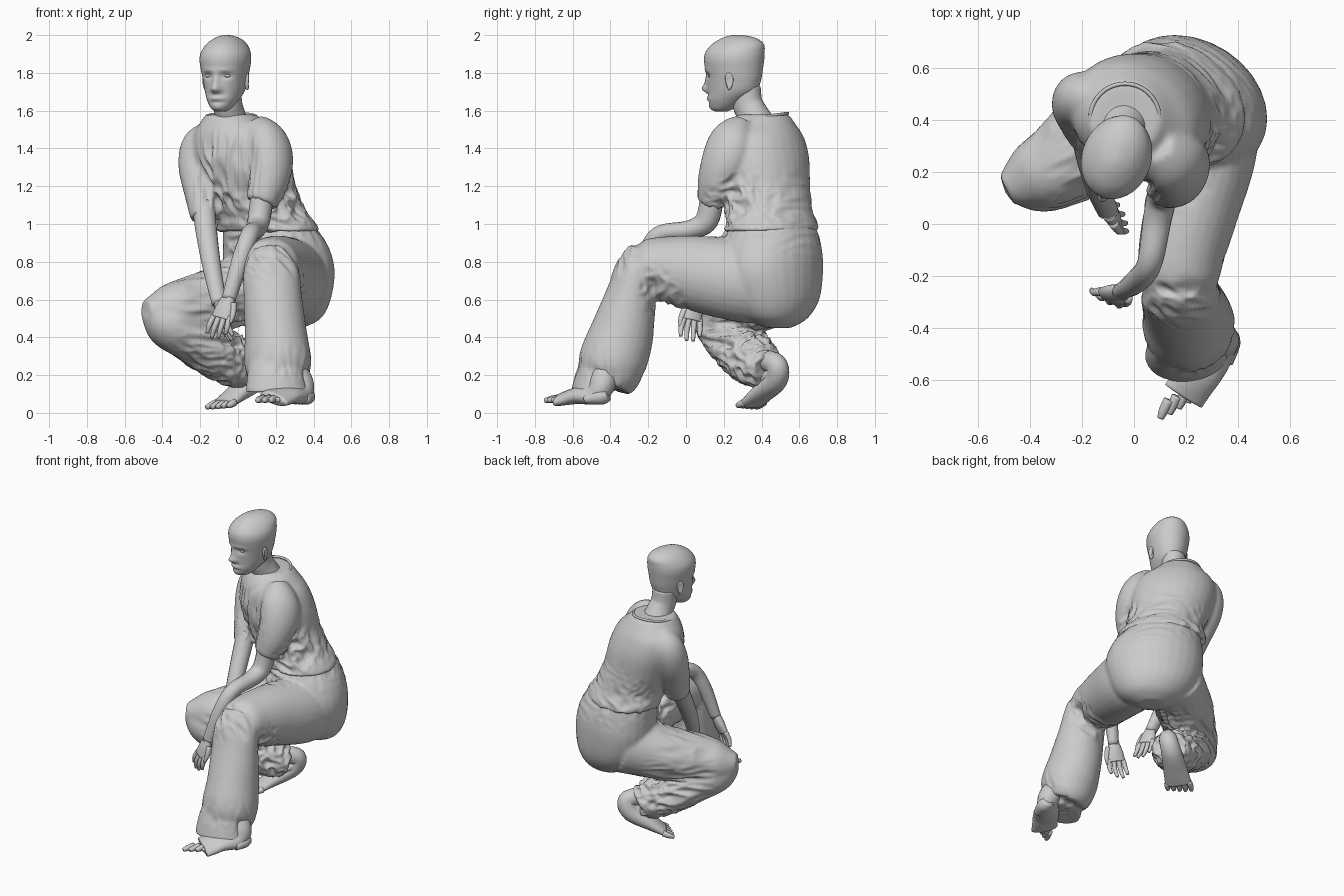
import bpy, bmesh, math
from mathutils import Vector, Matrix, noise

TWIST = math.radians(-33)                      # body turned towards -x
LAT = Vector((math.cos(TWIST), math.sin(TWIST), 0))


def loft(bm, rings, side, n=28, sub=6, flat=False):
    """Skin elliptical rings (x, y, z, half_width, half_depth) along a smooth path."""
    pts = []
    r = [rings[0]] + list(rings) + [rings[-1]]
    for i in range(1, len(r) - 2):
        for k in range(sub):
            t = k / sub
            pts.append([0.5 * (2 * b + (c - a) * t + (2 * a - 5 * b + 4 * c - d) * t * t
                               + (3 * b - a - 3 * c + d) * t ** 3)
                        for a, b, c, d in zip(*r[i - 1:i + 3])])
    pts.append(list(rings[-1]))
    loops = []
    for i, p in enumerate(pts):
        t = Vector((0, 0, 1)) if flat else (
            Vector(pts[min(i + 1, len(pts) - 1)][:3]) - Vector(pts[max(i - 1, 0)][:3])).normalized()
        u = Vector(side)
        u = (u - t * u.dot(t)).normalized()
        v = t.cross(u)
        c = Vector(p[:3])
        loops.append([bm.verts.new(c + u * p[3] * math.cos(a) + v * p[4] * math.sin(a))
                      for a in (2 * math.pi * j / n for j in range(n))])
    faces = []
    for a, b in zip(loops, loops[1:]):
        faces += [bm.faces.new((a[j], a[(j + 1) % n], b[(j + 1) % n], b[j])) for j in range(n)]
    for lp, p in ((loops[0], pts[0]), (loops[-1], pts[-1])):
        c = bm.verts.new(p[:3])
        faces += [bm.faces.new((lp[j], lp[(j + 1) % n], c)) for j in range(n)]
    bmesh.ops.recalc_face_normals(bm, faces=faces)


def finish(name, bm):
    me = bpy.data.meshes.new(name)
    bm.to_mesh(me)
    bm.free()
    me.shade_smooth()
    ob = bpy.data.objects.new(name, me)
    bpy.context.collection.objects.link(ob)
    return ob


def cloth(name, bm, creases, voxel=0.011, smooth=8):
    """Fuse overlapping lofts into one skin, soften it and press in folds."""
    ob = finish(name, bm)
    m = ob.modifiers.new("fuse", 'REMESH')
    m.mode, m.voxel_size = 'VOXEL', voxel
    m = ob.modifiers.new("soften", 'SMOOTH')
    m.factor, m.iterations = 0.5, smooth
    dg = bpy.context.evaluated_depsgraph_get()
    me = bpy.data.meshes.new_from_object(ob.evaluated_get(dg))
    ob.modifiers.clear()
    ob.data = me
    normals = [v.normal.copy() for v in me.vertices]
    for v, nrm in zip(me.vertices, normals):
        p, d = v.co.copy(), 0
        for c, rad, amp, along in creases:
            w = 1 - (p - Vector(c)).length / rad
            if w > 0:
                a = Vector(along).normalized()
                q = (p - a * p.dot(a) * 0.8) * 20
                d += min(1, w * 2) * amp * (0.4 - 2 * abs(noise.noise(q)))
        v.co = p + nrm * d
    me.shade_smooth()
    return ob


# trousers: pelvis, two thighs, two lower legs
bm = bmesh.new()
loft(bm, [(.27, .49, .45, .08, .06), (.26, .48, .5, .19, .15), (.235, .47, .6, .27, .22),
          (.22, .46, .75, .31, .245), (.2, .46, .88, .295, .24), (.16, .46, 1.0, .25, .215)], LAT, flat=True)
loft(bm, [(.29, .48, .69, .17, .22), (.285, .3, .7, .19, .22), (.22, .05, .74, .18, .2),
          (.18, -.12, .765, .165, .17), (.17, -.24, .77, .145, .14), (.17, -.31, .78, .07, .07)], (1, 0, 0))
loft(bm, [(.17, -.23, .86, .09, .07), (.175, -.27, .76, .145, .1), (.185, -.3, .6, .155, .135),
          (.2, -.34, .42, .165, .17), (.21, -.385, .28, .178, .18), (.215, -.4, .2, .165, .16),
          (.22, -.42, .15, .14, .13)], (1, .1, 0))
# cuff below the gathered hem
loft(bm, [(.2, -.43, .34, .13, .1), (.2, -.47, .22, .15, .11), (.205, -.5, .11, .165, .11)], (1, .1, 0), flat=True)
loft(bm, [(.1, .53, .68, .17, .2), (-.1, .38, .61, .18, .17), (-.27, .24, .56, .16, .155),
          (-.39, .18, .54, .13, .13), (-.49, .13, .54, .06, .06)], (.55, -.8, 0))
loft(bm, [(-.45, .16, .56, .08, .08), (-.37, .18, .48, .14, .13), (-.25, .24, .4, .16, .13),
          (-.12, .31, .32, .16, .135), (0, .38, .26, .13, .13), (.07, .44, .23, .11, .09)], (.55, -.8, 0))
cloth("trousers", bm, [((.1, .25, .85), .25, .025, (1, -.5, .1)), ((.2, -.12, .66), .2, .025, (1, 0, .2)),
                       ((.22, -.42, .24), .19, .02, (.1, -.2, 1)), ((-.12, .3, .48), .34, .025, (.8, .5, 0)),
                       ((0, .36, .3), .26, .02, (.6, -.7, 0)), ((.17, -.3, .8), .16, .015, (1, 0, -1)),
                       ((.2, .46, .97), .34, .008, LAT)])

# shirt: torso with flared hem, shoulder yoke, two short sleeves
bm = bmesh.new()
loft(bm, [(.16, .455, .96, .29, .235), (.15, .455, 1.0, .28, .23), (.12, .44, 1.07, .25, .22),
          (.06, .42, 1.2, .255, .23), (.02, .41, 1.35, .27, .23), (-.005, .405, 1.46, .25, .205),
          (-.025, .405, 1.53, .185, .17), (-.035, .41, 1.58, .135, .135)], LAT, flat=True)
loft(bm, [(-.16, .48, 1.43, .1, .1), (-.03, .38, 1.46, .13, .1), (.14, .25, 1.43, .11, .11)], (.5, .8, 0))
loft(bm, [(-.14, .48, 1.5, .06, .06), (-.195, .485, 1.42, .1, .1), (-.215, .46, 1.31, .1, .105),
          (-.195, .4, 1.17, .09, .095), (-.175, .34, 1.03, .075, .08)], LAT)
loft(bm, [(.09, .3, 1.52, .07, .07), (.15, .245, 1.45, .1, .12), (.18, .21, 1.35, .105, .13),
          (.165, .17, 1.23, .1, .11), (.125, .14, 1.11, .08, .085)], LAT)
cloth("shirt", bm, [((-.06, .2, 1.25), .28, .025, (0, .1, 1)), ((.2, .3, 1.09), .22, .025, (.9, -.3, -.4)),
                    ((.12, .5, .99), .34, .012, LAT)], smooth=14)

# collar band
bpy.ops.mesh.primitive_torus_add(major_segments=48, minor_segments=8, major_radius=.132, minor_radius=.008,
                                 location=(-.035, .408, 1.568), rotation=(math.radians(8), 0, 0))
bpy.context.object.name = "collar"
bpy.context.object.data.shade_smooth()

# head with sculpted face
bm = bmesh.new()
profile = [(1.595, .155, .21, .025), (1.61, .128, .25, .05), (1.65, .113, .31, .078), (1.70, .113, .375, .1),
           (1.76, .108, .4, .114), (1.82, .098, .41, .126), (1.87, .092, .417, .133), (1.91, .1, .42, .127),
           (1.95, .132, .418, .104), (1.98, .18, .385, .07), (1.995, .22, .335, .035), (2.0, .25, .3, .008)]
loft(bm, [(0, (f + b) / 2 - .26, z, w, (b - f) / 2) for z, f, b, w in profile], (1, 0, 0), n=72, sub=8, flat=True)
features = [((0, -.16, 1.715), (.017, .06, .016), (0, -.03, 0)),      # nose tip
            ((0, -.16, 1.75), (.013, .06, .03), (0, -.018, 0)),       # nose bridge
            ((0, -.15, 1.665), (.028, .06, .009), (0, -.009, 0)),     # lips
            ((0, -.15, 1.683), (.03, .06, .007), (0, .004, 0)),
            ((0, -.14, 1.645), (.03, .06, .007), (0, .005, 0)),
            ((0, -.14, 1.615), (.03, .06, .015), (0, -.006, 0))]      # chin
for s in (-1, 1):
    features += [((s * .05, -.145, 1.785), (.02, .05, .013), (0, .016, 0)),  # eye sockets
                 ((s * .05, -.15, 1.812), (.03, .05, .009), (0, -.005, 0)),  # brows
                 ((s * .018, -.16, 1.71), (.009, .05, .009), (0, -.008, 0))]  # nostrils
for v in bm.verts:
    p = v.co.copy()
    for c, sg, d in features:
        v.co += Vector(d) * math.exp(-sum(((p[i] - c[i]) / sg[i]) ** 2 for i in range(3)) / 2)
HEAD = Matrix.Translation((-.065, .26, 0)) @ Matrix.Rotation(math.radians(-20), 4, 'Z')
finish("head", bm).matrix_world = HEAD

# eyes and ears
for s, label in ((-1, "right"), (1, "left")):
    for part, loc, size, turn in (("eye", (s * .05, -.118, 1.785), (.021, .016, .01), 0),
                                  ("ear", (s * .117, .01, 1.755), (.014, .026, .047), s * 22)):
        bm = bmesh.new()
        bmesh.ops.create_uvsphere(bm, u_segments=20, v_segments=12, radius=1)
        if part == "ear":                      # hollow of the ear shell, narrower lobe
            for v in bm.verts:
                if v.co.x * s > 0 and v.co.yz.length < .7:
                    v.co.x *= .2
                v.co.y *= .8 + .3 * v.co.z
        finish(label + "_" + part, bm).matrix_world = (
            HEAD @ Matrix.Translation(loc) @ Matrix.Rotation(math.radians(turn), 4, 'Z')
            @ Matrix.Diagonal((*size, 1)))

# neck
bm = bmesh.new()
loft(bm, [(-.06, .315, 1.72, .078, .082), (-.055, .325, 1.64, .074, .082), (-.045, .35, 1.585, .08, .085),
          (-.035, .39, 1.5, .11, .1)], LAT)
finish("neck", bm)

# bare forearms
for label, rings in (
        ("right", [(-.18, .35, 1.1, .06, .06), (-.17, .28, .98, .058, .055), (-.14, .15, .78, .05, .048),
                   (-.1, .045, .58, .04, .03)]),
        ("left", [(.13, .14, 1.16, .062, .062), (.11, .11, 1.02, .06, .062), (.09, .02, .97, .055, .05),
                  (.06, -.15, .94, .048, .045), (.01, -.22, .8, .046, .045), (-.05, -.26, .6, .037, .03)])):
    bm = bmesh.new()
    loft(bm, rings, (1, .1, 0), n=16)
    finish(label + "_forearm", bm)


def digits(bm, base, along, across, spread, length, r, lengths, bend=Vector()):
    """Row of tapered fingers or toes."""
    for i, k in enumerate(lengths):
        f = -1 + 2 * i / (len(lengths) - 1)
        a = base + across * f * spread
        m = a + (along + across * f * .15) * length * k * .55
        e = m + (along * .9 + bend) * length * k * .5
        loft(bm, [(*a, r, r), (*m, r * .9, r * .9), (*e, r * .6, r * .6)], across, n=8, sub=3)


# hands hanging between the knees
for label, wrist, tip, across, bend in (
        ("right", (-.1, .045, .59), (-.075, .03, .49), (.35, -1, 0), (.2, .1, 0)),
        ("left", (-.05, -.26, .61), (-.09, -.28, .5), (1, -.5, -.1), (.1, .35, 0))):
    bm = bmesh.new()
    w, t, c = Vector(wrist), Vector(tip), Vector(across).normalized()
    d = (t - w).normalized()
    loft(bm, [(*w, .036, .028), (*w.lerp(t, .5), .052, .03), (*t, .058, .024)], c, n=16)
    digits(bm, t - d * .012, d, c, .045, .125, .0165, (.8, 1, .97, .78), Vector(bend))
    a = w.lerp(t, .25) + c * .04               # thumb
    b = a + d * .06 + c * .02
    e = b + d * .05
    loft(bm, [(*a, .02, .02), (*b, .016, .016), (*e, .01, .01)], c, n=8, sub=3)
    finish(label + "_hand", bm)

# bare feet: left one flat and forward, right one up on its toes
for label, rings, across, along in (
        ("left", [(.26, -.43, .28, .06, .06), (.33, -.44, .16, .07, .07), (.31, -.49, .105, .08, .055),
                  (.24, -.59, .09, .085, .042), (.19, -.66, .075, .088, .03)], (.9, .43, 0), (-.35, -.9, -.15)),
        ("right", [(.06, .42, .28, .055, .055), (.12, .48, .25, .058, .06), (.09, .475, .175, .065, .06),
                   (-.01, .4, .1, .078, .045), (-.075, .35, .05, .085, .028)], (.65, -.76, 0), (-.72, -.6, -.35))):
    bm = bmesh.new()
    c, d = Vector(across), Vector(along).normalized()
    loft(bm, rings, c, n=20)
    h = Vector(rings[1][:3]) - d * .03 - Vector((-.03, 0, .07) if label == "left" else (.01, 0, .04))
    loft(bm, [(*h, .035, .035), (*(h + d * .04), .055, .045), (*(h + d * .12), .055, .03)], c, n=16)  # heel
    digits(bm, Vector(rings[-1][:3]) - d * .015, d, c, .068, .075, .021, (1, .98, .9, .8, .7))
    finish(label + "_foot", bm)
